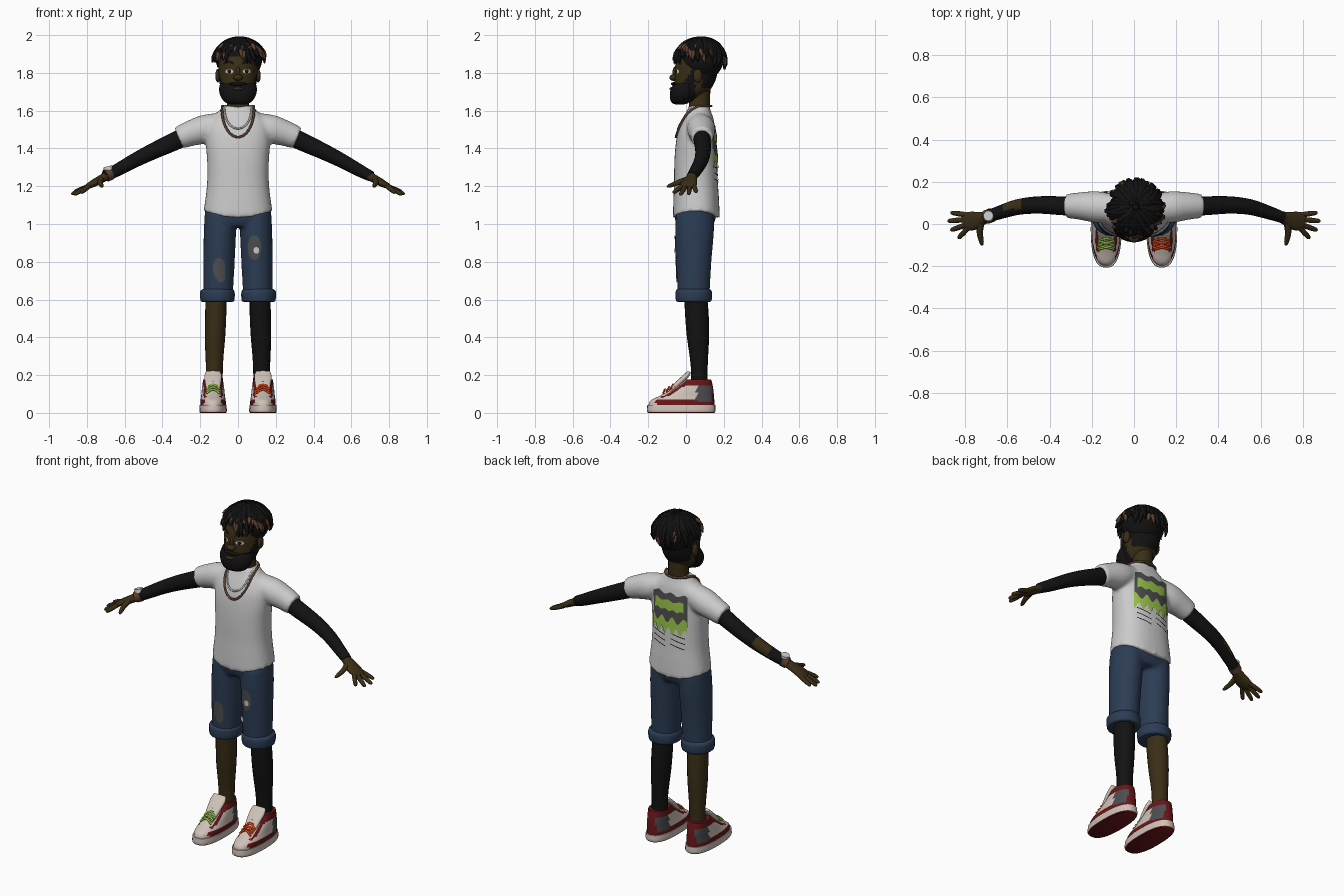
import bpy, bmesh, math, random
from mathutils import Vector, Matrix
from mathutils.bvhtree import BVHTree

random.seed(4)
if "Cube" in bpy.data.objects:
    bpy.data.objects.remove(bpy.data.objects["Cube"])


def colour(name, rgb):
    m = bpy.data.materials.new(name)
    m.use_nodes = True
    m.diffuse_color = (*rgb, 1)
    m.node_tree.nodes["Principled BSDF"].inputs["Base Color"].default_value = (*rgb, 1)
    return m


SKIN = colour("dark skin", (.042, .027, .008))
BLACK = colour("soft black", (.006, .006, .006))
SHIRT = colour("shirt white", (.6, .6, .6))
DENIM = colour("denim blue", (.025, .046, .09))
RED = colour("deep red", (.14, .008, .01))
GREEN = colour("lime green", (.32, .54, .07))
ORANGE = colour("bright orange", (1, .07, .006))
GREY = colour("mid grey", (.075, .075, .08))
BRONZE = colour("bronze brown", (.11, .05, .024))
CREAM = colour("cream white", (.62, .54, .48))


def finish(name, bm, mats, rule=None):
    bmesh.ops.recalc_face_normals(bm, faces=bm.faces)
    bm.normal_update()
    if rule:
        for f in bm.faces:
            f.material_index = rule(f.calc_center_median(), f.normal)
    me = bpy.data.meshes.new(name)
    bm.to_mesh(me)
    bm.free()
    for m in mats:
        me.materials.append(m)
    me.shade_smooth()
    me.set_sharp_from_angle(angle=.8)
    ob = bpy.data.objects.new(name, me)
    bpy.context.collection.objects.link(ob)
    return ob


def spline(rows, sub):
    out = []
    for i in range(len(rows) - 1):
        a, b, c, d = (Vector(rows[max(0, min(len(rows) - 1, i + k))]) for k in (-1, 0, 1, 2))
        for s in range(sub):
            t = s / sub
            out.append(b + (c - a) * t / 2 + (a - b * 2.5 + c * 2 - d / 2) * t**2 + ((b - c) * 1.5 + (d - a) / 2) * t**3)
    return out + [Vector(rows[-1])]


def loft(name, mats, rows, ref, axis=None, segs=20, sub=3, e=1.0, rule=None):
    """Skin rings (x, y, z, half width, half depth) along a smooth path."""
    rows = spline(rows, sub)
    bm, rings = bmesh.new(), []
    for i, r in enumerate(rows):
        p = Vector(r[:3])
        t = Vector(axis) if axis else Vector(rows[min(i + 1, len(rows) - 1)][:3]) - Vector(rows[max(i - 1, 0)][:3])
        side = Vector(ref).cross(t).normalized()
        up = t.normalized().cross(side)
        ring = []
        for k in range(segs):
            c, s = math.cos(math.tau * k / segs), math.sin(math.tau * k / segs)
            ring.append(bm.verts.new(p + side * r[3] * math.copysign(abs(c)**e, c) + up * r[4] * math.copysign(abs(s)**e, s)))
        rings.append(ring)
    for a, b in zip(rings, rings[1:]):
        for k in range(segs):
            bm.faces.new((a[k], a[k - 1], b[k - 1], b[k]))
    bm.faces.new(rings[0])
    bm.faces.new(rings[-1])
    return finish(name, bm, mats, rule)


Y, Z = (0, 1, 0), (0, 0, 1)


def stack(name, mats, levels, **kw):
    """Horizontal rings given as (x, z, front y, back y, half width)."""
    return loft(name, mats, [(x, (f + b) / 2, z, w, (b - f) / 2) for x, z, f, b, w in levels], Y, Z, **kw)


def ball(name, mat, loc, scale):
    bm = bmesh.new()
    bmesh.ops.create_uvsphere(bm, u_segments=24, v_segments=14, radius=1,
                              matrix=Matrix.Translation(loc) @ Matrix.Diagonal((*scale, 1)))
    return finish(name, bm, [mat])


def fuse(name, mat, parts):
    """Merge overlapping solids into one softly blended skin."""
    bm = bmesh.new()
    for p in parts:
        bm.from_mesh(p.data)
        bpy.data.objects.remove(p)
    ob = finish(name, bm, [mat])
    mod = ob.modifiers.new("blend", 'REMESH')
    mod.mode, mod.voxel_size = 'VOXEL', .01
    mod = ob.modifiers.new("soften", 'SMOOTH')
    mod.iterations = 6
    dg = bpy.context.evaluated_depsgraph_get()
    me = bpy.data.meshes.new_from_object(ob.evaluated_get(dg))
    ob.modifiers.clear()
    ob.data = me
    me.shade_smooth()
    return ob


def tree(ob):
    bm = bmesh.new()
    bm.from_mesh(ob.data)
    return BVHTree.FromBMesh(bm)


def cast(t, p, d, lift):
    hit = t.ray_cast(Vector(p) - Vector(d) * 2, Vector(d))[0]
    return (hit if hit else Vector(p)) - Vector(d) * lift


def decal(name, mat, t, x0, x1, low, high, side, lift=.004, n=16, m=6):
    """Thin patch hugging a surface between two edge functions of u."""
    bm = bmesh.new()
    g = [[bm.verts.new(cast(t, (x0 + (x1 - x0) * i / n, 0, low(i / n) + (high(i / n) - low(i / n)) * j / m), (0, -side, 0), lift))
          for j in range(m + 1)] for i in range(n + 1)]
    for i in range(n):
        for j in range(m):
            bm.faces.new((g[i][j], g[i + 1][j], g[i + 1][j + 1], g[i][j + 1]))
    return finish(name, bm, [mat])


def oval(name, mat, t, x, z, w, h, side=-1, lift=.004):
    arc = lambda u: h * math.sqrt(max(0, 1 - (2 * u - 1)**2)) + .0005
    return decal(name, mat, t, x - w, x + w, lambda u: z - arc(u), lambda u: z + arc(u), side, lift)


def cords(name, mat, lines, depth, closed=False):
    cu = bpy.data.curves.new(name, 'CURVE')
    cu.dimensions, cu.bevel_depth, cu.bevel_resolution, cu.use_fill_caps = '3D', depth, 1, True
    for line in lines:
        s = cu.splines.new('POLY')
        s.points.add(len(line) - 1)
        for pt, (co, r) in zip(s.points, line):
            pt.co, pt.radius = (*co, 1), r
        s.use_cyclic_u, s.use_smooth = closed, True
    cu.materials.append(mat)
    ob = bpy.data.objects.new(name, cu)
    bpy.context.collection.objects.link(ob)


# Shirt with sleeves
parts = [stack("body", [SHIRT], [(0, 1.07, -.07, .18, .182), (0, 1.2, -.064, .17, .165), (0, 1.32, -.062, .165, .163),
                                 (0, 1.42, -.055, .16, .17), (0, 1.5, -.04, .155, .17), (0, 1.56, -.015, .145, .145),
                                 (0, 1.6, .005, .13, .1), (0, 1.625, .015, .125, .08)], segs=32, e=.85)]
for s in (1, -1):
    parts.append(loft("sleeve", [SHIRT], [(s * .06, .07, 1.545, .06, .05), (s * .17, .08, 1.505, .075, .075),
                                          (s * .25, .085, 1.48, .066, .068), (s * .315, .085, 1.455, .058, .06)], Z))
shirt = fuse("shirt", SHIRT, parts)
for v in shirt.data.vertices:
    if v.co.z < 1.14:
        v.co.z -= .035 * max(0, 1 - (v.co.x / .18)**2) * min(1, (1.14 - v.co.z) / .05)
st = tree(shirt)

# Printed artwork on the back
decal("print_block", GREY, st, -.11, .115, lambda u: 1.35, lambda u: 1.53 + .008 * math.sin(u * 17), 1, .003)
decal("print_band", GREEN, st, -.09, .1, lambda u: 1.435 + .006 * math.sin(u * 23), lambda u: 1.49 + .006 * math.sin(u * 15), 1, .006)
decal("print_drip", GREEN, st, -.11, .12, lambda u: 1.315 + .02 * math.sin(u * 30), lambda u: 1.38 + .018 * math.sin(u * 21), 1, .006, 32)
for i in range(6):
    x, z = (-.1, .02)[i % 2], 1.28 - .032 * (i // 2)
    decal("print_dash", BLACK, st, x, x + .085, lambda u: z + .02 * u, lambda u: z + .005 + .02 * u, 1)

# Jeans with rolled cuffs and worn patches
parts = [stack("hips", [DENIM], [(0, .985, -.04, .14, .15), (0, 1.03, -.06, .157, .176), (0, 1.11, -.058, .16, .172)], segs=32, e=.85)]
for s in (1, -1):
    parts.append(stack("leg", [DENIM], [(s * .092, 1.05, -.055, .15, .085), (s * .096, .95, -.058, .148, .086),
                                        (s * .1, .8, -.052, .135, .083), (s * .105, .62, -.045, .125, .078)]))
    stack("cuff", [DENIM], [(s * .109, .588, -.04, .12, .075), (s * .109, .592, -.052, .134, .088), (s * .109, .62, -.056, .138, .092),
                            (s * .109, .645, -.054, .136, .09), (s * .107, .656, -.045, .126, .078)])
jeans = fuse("jeans", DENIM, parts)
jt = tree(jeans)
oval("patch_right", GREY, jt, -.1, .765, .034, .055)
oval("patch_right_low", GREY, jt, -.09, .725, .024, .035, lift=.0045)
oval("patch_left", GREY, jt, .087, .875, .037, .065)
oval("patch_left_hole", SHIRT, jt, .097, .86, .015, .017, lift=.007)


# Shoes
def shoe_rule(cx):
    def rule(c, n):
        side = abs(c.x - cx)
        if c.z > .143 and c.y > .0:
            return 1
        if c.y > .055:
            return 1 if c.z < .06 or c.y > .138 else 2
        if c.z < .068 and c.y > -.16 or .036 < side < .05 and c.y > -.13 and n.z > .1:
            return 1
        return 0
    return rule


for s, side, lace, leg in ((1, "left", ORANGE, BLACK), (-1, "right", GREEN, SKIN)):
    cx = s * .132
    stack(side + "_sole", [CREAM, RED], [(cx, 0, -.2, .15, .068), (cx, .01, -.207, .156, .073), (cx, .042, -.205, .155, .071)],
          segs=32, e=.8, rule=lambda c, n: int(n.z < -.5))
    shoe = stack(side + "_shoe", [CREAM, RED, GREY], [(cx, .035, -.2, .152, .068), (cx, .065, -.188, .15, .067), (cx, .09, -.14, .148, .063),
                 (cx, .12, -.085, .145, .06), (cx, .15, -.04, .14, .056), (cx, .178, -.005, .133, .052)],
                 segs=40, sub=5, e=.85, rule=shoe_rule(cx))
    loft(side + "_tongue", [CREAM], [(cx, -.085, .115, .034, .01), (cx, -.04, .158, .042, .014), (cx, .0, .195, .046, .014),
                                     (cx, .018, .218, .038, .009)], Z, e=.7)
    t = tree(shoe)
    lines = []
    for i in range(5):
        for d in (1, -1):
            lines.append([(cast(t, (cx + d * w * .036, -.12 + .021 * i + .018 * (w + 1) / 2, 0), (0, 0, -1), .012 + .008 * (1 - abs(w))), 1)
                          for w in (-1, -.5, 0, .5, 1)])
    cords(side + "_laces", lace, lines, .0055)
    stack(side + "_lower_leg", [leg], [(s * .125, .12, .025, .115, .045), (s * .125, .25, .025, .115, .045), (s * .122, .4, .005, .122, .054),
                                       (s * .118, .52, -.005, .12, .056), (s * .116, .64, -.01, .11, .055)])

# Arms and hands
for s, side in ((1, "left"), (-1, "right")):
    loft(side + "_arm", [BLACK, SKIN], [(s * .25, .085, 1.48, .048, .05), (s * .33, .086, 1.44, .045, .048), (s * .45, .09, 1.385, .041, .043),
         (s * .55, .08, 1.335, .037, .038), (s * .65, .05, 1.28, .031, .033), (s * .705, .03, 1.252, .027, .028)], Z, sub=6,
         rule=lambda c, n: int(-.62 < c.x < -.53 and n.z + n.y > .6))
    loft(side + "_palm", [SKIN], [(s * .69, .034, 1.258, .025, .026), (s * .72, .026, 1.24, .033, .022), (s * .76, .015, 1.218, .044, .02),
                                  (s * .795, .012, 1.2, .042, .015), (s * .81, .01, 1.193, .03, .009)], Z)
    for name, y0, x1, y1, z1 in (("little", .042, .868, .054, 1.17), ("ring", .022, .882, .014, 1.158),
                                 ("middle", .0, .868, -.03, 1.155), ("index", -.018, .832, -.068, 1.165)):
        a, b = Vector((s * .785, y0, 1.203)), Vector((s * x1, y1, z1))
        loft(f"{side}_{name}_finger", [SKIN], [(*a.lerp(b, f), r, r) for f, r in ((0, .012), (.5, .0125), (.9, .01), (1, .004))], Z, segs=10)
    loft(side + "_thumb", [SKIN], [(s * .725, .0, 1.235, .016, .015), (s * .73, -.04, 1.22, .015, .014), (s * .722, -.085, 1.203, .011, .01),
                                   (s * .717, -.1, 1.198, .005, .005)], Z, segs=12)
loft("watch_strap", [BRONZE], [(-.673, .043, 1.268, .034, .035), (-.7, .032, 1.255, .033, .033)], Z)
loft("watch_face", [SHIRT], [(-.685, .038, 1.285, .025, .025), (-.69, .039, 1.304, .024, .024)], Y)

# Head: dark crown, nape and jawline set by region
head_rule = lambda c, n: int(c.z > 1.89 or c.y > .085 and c.z > 1.72 or c.y < .05 and c.z < 1.735 + max(0, c.y + .025) * 1.3)
stack("neck", [SKIN], [(0, 1.56, .01, .13, .07), (0, 1.63, .015, .127, .058), (0, 1.74, .02, .13, .055)])
head = stack("head", [SKIN, BLACK], [(0, 1.645, -.04, .04, .045), (0, 1.68, -.055, .09, .077), (0, 1.72, -.06, .135, .092),
             (0, 1.78, -.06, .162, .102), (0, 1.85, -.055, .17, .102), (0, 1.92, -.03, .165, .085), (0, 1.965, .02, .13, .045)],
             segs=48, sub=6, rule=head_rule)
stack("beard", [BLACK], [(0, 1.633, -.055, -.01, .035), (0, 1.645, -.078, .02, .07), (0, 1.68, -.086, .05, .094), (0, 1.715, -.08, .06, .1),
                         (0, 1.745, -.062, .06, .094)], segs=32)
ball("lips", SKIN, (0, -.075, 1.716), (.026, .012, .009))
ball("moustache", BLACK, (0, -.064, 1.742), (.048, .016, .009))
ball("nose", SKIN, (0, -.066, 1.775), (.026, .022, .017))
ball("nose_bridge", SKIN, (0, -.055, 1.8), (.012, .017, .035))
ht = tree(head)
for s, side in ((1, "left"), (-1, "right")):
    ball(side + "_ear", SKIN, (s * .106, .062, 1.785), (.014, .024, .036))
    oval(side + "_eye", CREAM, ht, s * .046, 1.808, .021, .011)
    oval(side + "_iris", BLACK, ht, s * .046, 1.808, .01, .0105, lift=.006)
    brow = lambda u: 1.84 + .012 * math.sin(u * math.pi)
    decal(side + "_brow", BLACK, ht, s * .02, s * .078, brow, lambda u: brow(u) + .014, -1, .007)

# Hair cap and twisted locks with coloured tips
C, R = Vector((.008, .082, 1.87)), Vector((.12, .117, .108))
ball("hair_cap", BLACK, C, R)
locks, tips = [], []
for i in range(95):
    a = i * 2.39996 + random.uniform(-.2, .2)
    front = max(0, -math.sin(a))
    end = random.uniform(1.1, 1.75) + .3 * max(0, math.sin(a))
    swirl, flare = random.uniform(-.5, .5), random.uniform(.02, .14) + .16 * front
    line = []
    for k in range(9):
        t = k / 8
        p, b = .1 + (end - .1) * t, a + swirl * t
        d = Vector((math.sin(p) * math.cos(b), math.sin(p) * math.sin(b), math.cos(p)))
        line.append((C + R * d * (1.02 + flare * t * t), (1.1 - .5 * t**3) * (.4 if k == 8 else 1)))
    if random.random() < .2 + .4 * front:
        tips.append(line[6:])
        line = line[:7]
    locks.append(line)
cords("hair_locks", BLACK, locks, .014)
cords("lock_tips", BRONZE, tips, .0135)

# Neck chains
for name, mat, drop, w, r in (("long_chain", BRONZE, .15, .085, .006), ("short_chain", SHIRT, .105, .072, .0045)):
    ring = []
    for k in range(41):
        a = math.pi * k / 40
        ring.append((cast(st, (w * math.cos(a), .03, 1.61 - drop * math.sin(a)), Y, .005), 1 + .2 * (k % 2)))
    for k in range(1, 16):
        a = math.pi * k / 16
        ring.append((Vector((-w * math.cos(a), .05 + .085 * math.sin(a), 1.625)), 1 + .2 * (k % 2)))
    cords(name, mat, [ring], r, True)
